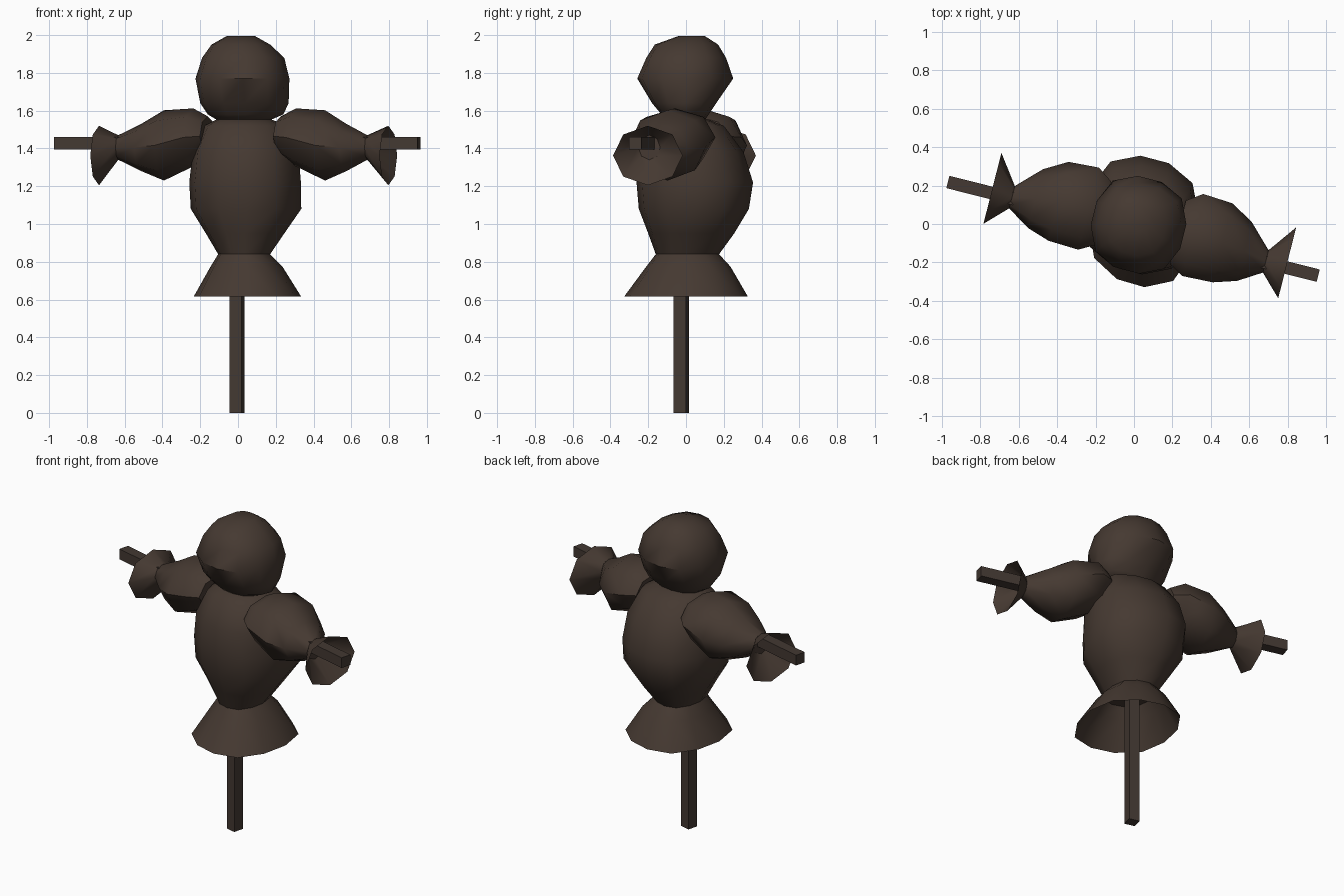
import bpy, bmesh, math
from mathutils import Matrix, Vector

if "Cube" in bpy.data.objects:
    bpy.data.objects.remove(bpy.data.objects["Cube"])

TURN = math.radians(-14.2)                      # whole figure is turned slightly
FRAME = Matrix.Translation((-0.005, -0.025, 0)) @ Matrix.Rotation(TURN, 4, 'Z')


def material(name, rgb):
    m = bpy.data.materials.new(name)
    m.diffuse_color = (*rgb, 1)
    m.use_nodes = True
    m.node_tree.nodes["Principled BSDF"].inputs["Base Color"].default_value = m.diffuse_color
    return m


CLOTH = material("dark_brown_cloth", (0.060, 0.041, 0.031))
WOOD = material("dark_brown_wood", (0.056, 0.040, 0.032))


def finish(name, bm, mat, angle=48):
    bmesh.ops.recalc_face_normals(bm, faces=bm.faces)
    me = bpy.data.meshes.new(name)
    bm.to_mesh(me)
    bm.free()
    ob = bpy.data.objects.new(name, me)
    bpy.context.collection.objects.link(ob)
    me.materials.append(mat)
    bpy.ops.object.select_all(action='DESELECT')
    ob.select_set(True)
    bpy.context.view_layer.objects.active = ob
    if angle:
        bpy.ops.object.shade_smooth_by_angle(angle=math.radians(angle))
    return ob


def loft(name, rings, caps=(True, True)):
    """Skin a list of equal-length point rings."""
    bm = bmesh.new()
    loops = [[bm.verts.new(p) for p in r] for r in rings]
    n = len(loops[0])
    for a, b in zip(loops, loops[1:]):
        for i in range(n):
            j = (i + 1) % n
            bm.faces.new((a[i], a[j], b[j], b[i]))
    for on, loop in zip(caps, (loops[0], loops[-1])):
        if on:
            bm.faces.new(loop)
    return finish(name, bm, CLOTH)


def body_ring(z, x0, x1, y0, y1, power=2.5, n=12):
    """Turned rounded square fitted to the given extents."""
    pts = []
    for i in range(n):
        t = 2 * math.pi * (i + 0.5) / n
        c, s = math.cos(t), math.sin(t)
        r = (abs(c) ** power + abs(s) ** power) ** (-1 / power)
        pts.append(Matrix.Rotation(TURN, 2) @ Vector((r * c, r * s)))
    mx, my = max(p.x for p in pts), max(p.y for p in pts)
    return [((x0 + x1) / 2 + p.x / mx * (x1 - x0) / 2,
             (y0 + y1) / 2 + p.y / my * (y1 - y0) / 2, z) for p in pts]


def arm_ring(side, u, v0, v1, z0, z1, n=8):
    """Ring around the crossbar at distance u from the body centre."""
    out = []
    for i in range(n):
        t = 2 * math.pi * i / n
        out.append(FRAME @ Vector((0.03 + side * u,
                                   (v0 + v1) / 2 + (v1 - v0) / 2 * math.cos(t),
                                   (z0 + z1) / 2 + (z1 - z0) / 2 * math.sin(t))))
    return out


def beam(name, size, centre):
    bm = bmesh.new()
    bmesh.ops.create_cube(bm, size=1, matrix=FRAME @ Matrix.Translation(centre)
                          @ Matrix.Diagonal((*size, 1)))
    return finish(name, bm, WOOD, None)


# wooden cross
beam("upright_post", (0.066, 0.066, 1.55), (0, 0, 0.775))
beam("crossbar", (1.985, 0.066, 0.066), (0, 0, 1.427))

# head sack
loft("head", [body_ring(*r) for r in (
    (1.55, -0.11, 0.17, -0.10, 0.10),
    (1.58, -0.16, 0.24, -0.13, 0.12),
    (1.64, -0.20, 0.268, -0.18, 0.16),
    (1.77, -0.225, 0.272, -0.258, 0.25),
    (1.88, -0.19, 0.245, -0.21, 0.212),
    (1.95, -0.14, 0.17, -0.165, 0.17),
    (1.995, -0.06, 0.09, -0.04, 0.10))])

# stuffed torso
loft("torso", [body_ring(*r) for r in (
    (0.84, -0.105, 0.17, -0.16, 0.175),
    (0.95, -0.17, 0.245, -0.20, 0.255),
    (1.08, -0.25, 0.335, -0.25, 0.333),
    (1.22, -0.258, 0.333, -0.262, 0.355),
    (1.38, -0.24, 0.32, -0.25, 0.305),
    (1.52, -0.18, 0.26, -0.17, 0.20),
    (1.56, -0.10, 0.16, -0.09, 0.10))])

# open flared shirt tail
loft("shirt_tail", [body_ring(*r) for r in (
    (0.84, -0.105, 0.17, -0.16, 0.175),
    (0.775, -0.145, 0.235, -0.21, 0.235),
    (0.615, -0.235, 0.335, -0.328, 0.328))], (False, False))

# sleeves and open cuffs
for side, label in ((-1, "left"), (1, "right")):
    loft(label + "_sleeve", [arm_ring(side, *r) for r in (
        (0.20, -0.13, 0.21, 1.36, 1.57),
        (0.28, -0.175, 0.265, 1.305, 1.612),
        (0.44, -0.168, 0.255, 1.23, 1.602),
        (0.56, -0.13, 0.185, 1.28, 1.53),
        (0.68, -0.055, 0.065, 1.34, 1.47))])
    loft(label + "_cuff", [arm_ring(side, *r) for r in (
        (0.68, -0.055, 0.065, 1.34, 1.47),
        (0.79, -0.165, 0.215, 1.205, 1.52))], (False, False))
